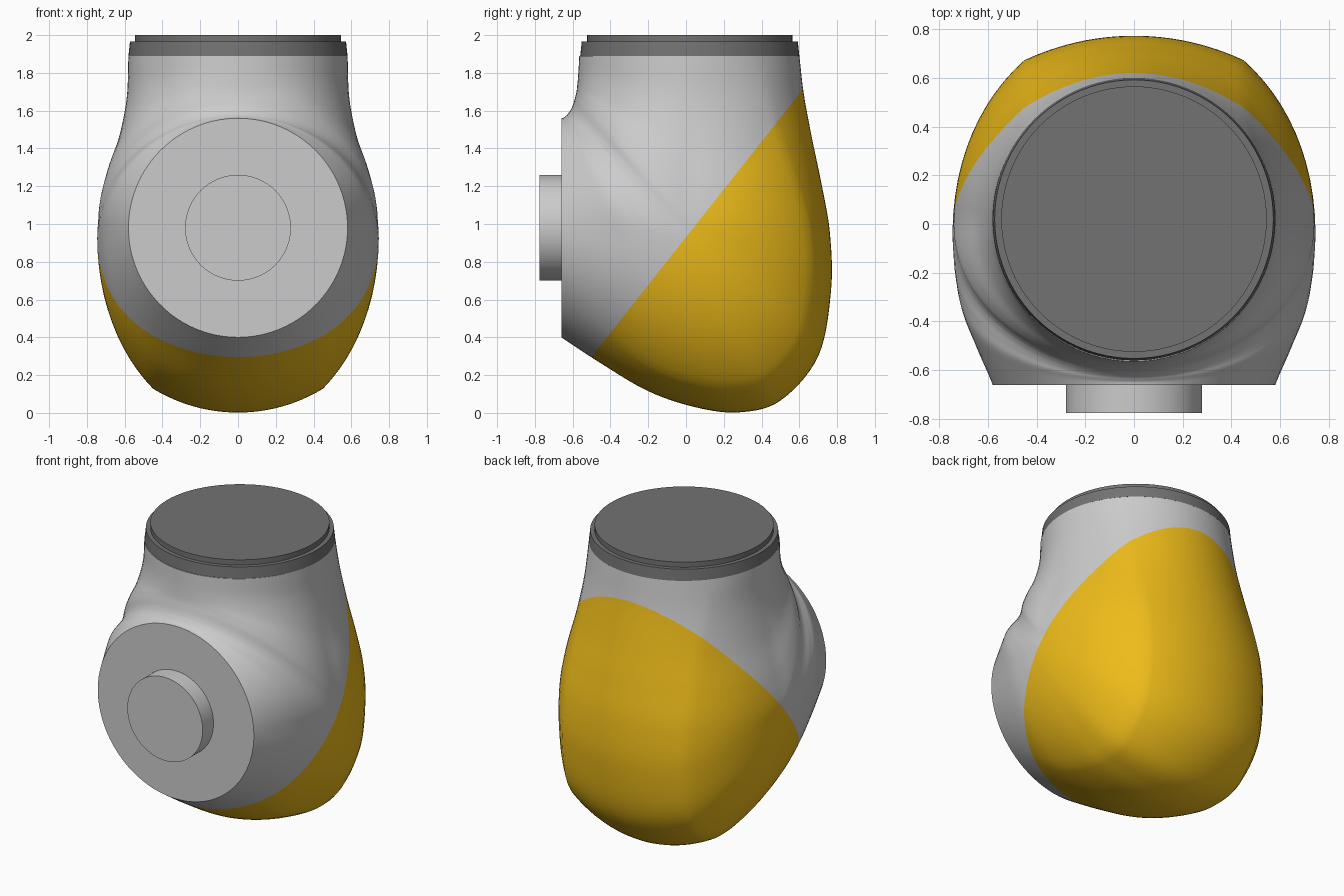
import bpy, bmesh, math
from mathutils import Vector, Matrix

if "Cube" in bpy.data.objects:
    bpy.data.objects.remove(bpy.data.objects["Cube"])

# Sections fanning round the elbow, from the collar to the front flange:
# outer y,z | inner y,z | widest line y,z | half width | depth of end cap
STATIONS = [
    (.60, 1.89, -.565, 1.89, .02, 1.89, .58, .215),
    (.625, 1.68, -.57, 1.80, .02, 1.66, .59, .19),
    (.67, 1.44, -.575, 1.74, .02, 1.42, .635, .16),
    (.72, 1.20, -.58, 1.70, .01, 1.20, .70, .13),
    (.762, .95, -.587, 1.67, .0, 1.05, .735, .11),
    (.768, .65, -.597, 1.635, -.01, .97, .742, .105),
    (.70, .30, -.605, 1.615, -.03, .93, .745, .11),
    (.50, .065, -.61, 1.605, -.05, .92, .745, .12),
    (.28, .003, -.62, 1.59, -.09, .92, .743, .135),
    (.05, .03, -.63, 1.577, -.18, .93, .735, .14),
    (-.20, .115, -.638, 1.57, -.32, .95, .71, .155),
    (-.45, .262, -.648, 1.563, -.49, .965, .65, .185),
    (-.66, .40, -.66, 1.56, -.66, .98, .58, .215),
]
CAP = .45      # half width of the rounded back cap
SUB = 7        # sections between stations


def material(name, rgb):
    m = bpy.data.materials.new(name)
    m.diffuse_color = (*rgb, 1)
    m.use_nodes = True
    m.node_tree.nodes["Principled BSDF"].inputs["Base Color"].default_value = m.diffuse_color
    return m


def finish(bm, name, mat=None, angle=40):
    me = bpy.data.meshes.new(name)
    bm.to_mesh(me)
    bm.free()
    ob = bpy.data.objects.new(name, me)
    bpy.context.collection.objects.link(ob)
    if mat:
        me.materials.append(mat)
    bpy.ops.object.select_all(action='DESELECT')
    ob.select_set(True)
    bpy.context.view_layer.objects.active = ob
    bpy.ops.object.shade_smooth_by_angle(angle=math.radians(angle))
    return ob


def spline(a, b, c, d, t):
    return [.5 * (2*q + (r - p)*t + (2*p - 5*q + 4*r - s)*t*t + (3*q - p - 3*r + s)*t**3)
            for p, q, r, s in zip(a, b, c, d)]


def section(st):
    """Closed ring: flat-arched cap outside, elliptical sides, ellipse inside."""
    oy, oz, iy, iz, my, mz, w, sag = st
    o, i, m = Vector((0, oy, oz)), Vector((0, iy, iz)), Vector((0, my, mz))
    length = (o - m).length
    out_dir = (o - m) / length
    r = (CAP**2 + sag**2) / (2 * sag)
    a = (length - sag) / math.sqrt(1 - (CAP / w)**2)
    half = []
    top = math.asin(CAP / r)
    for k in range(12):                       # cap arc
        t = top * k / 12
        half.append(m + out_dir * (length - r + r * math.cos(t)) + Vector((r * math.sin(t), 0, 0)))
    start = math.acos(CAP / w)
    for k in range(12):                       # outer side
        t = start * (1 - k / 12)
        half.append(m + out_dir * a * math.sin(t) + Vector((w * math.cos(t), 0, 0)))
    for k in range(21):                       # inner side
        t = math.pi / 2 * k / 20
        half.append(m + (i - m) * math.sin(t) + Vector((w * math.cos(t), 0, 0)))
    half[0].x = half[-1].x = 0
    return half + [Vector((-p.x, p.y, p.z)) for p in half[-2:0:-1]]


def elbow():
    """Whole elbow body lofted through the sections."""
    padded = [[2*p - q for p, q in zip(STATIONS[0], STATIONS[1])], *STATIONS,
              [2*p - q for p, q in zip(STATIONS[-1], STATIONS[-2])]]
    rows = [spline(*padded[k:k + 4], j / SUB)
            for k in range(len(STATIONS) - 1) for j in range(SUB)]
    rows.append(STATIONS[-1])
    bm = bmesh.new()
    rings = [[bm.verts.new(p) for p in section(s)] for s in rows]
    n = len(rings[0])
    for r0, r1 in zip(rings, rings[1:]):
        for k in range(n):
            bm.faces.new((r0[k], r0[(k+1) % n], r1[(k+1) % n], r1[k]))
    bm.faces.new(rings[0])
    bm.faces.new(rings[-1])
    bmesh.ops.recalc_face_normals(bm, faces=bm.faces)
    return bm


def half_elbow(name, side, mat=None):
    """Keep one side of the slanted colour split."""
    bm = elbow()
    bmesh.ops.bisect_plane(bm, geom=bm.verts[:] + bm.edges[:] + bm.faces[:],
                           plane_co=(0, 0, .93), plane_no=Vector((0, -1.265, 1)) * side,
                           clear_inner=True)
    return finish(bm, name, mat)


def disc(name, r1, r2, depth, matrix, mat=None):
    bm = bmesh.new()
    bmesh.ops.create_cone(bm, cap_ends=True, segments=96, radius1=r1, radius2=r2,
                          depth=depth, matrix=matrix)
    return finish(bm, name, mat)


yellow = material("yellow", (.85, .5, .01))
dark = material("dark_grey", (.17, .17, .17))

# Elbow body: grey housing and yellow rear cover
half_elbow("housing", 1)
half_elbow("rear_cover", -1, yellow)

# Collar and its cap at the top
disc("collar", .58, .572, .075, Matrix.Translation((0, .02, 1.9275)), dark)
disc("collar_cap", .545, .545, .04, Matrix.Translation((0, .02, 1.98)), dark)

# Round boss on the front flange
disc("front_boss", .28, .28, .125,
     Matrix.Translation((0, -.7125, .98)) @ Matrix.Rotation(math.pi / 2, 4, 'X'))
